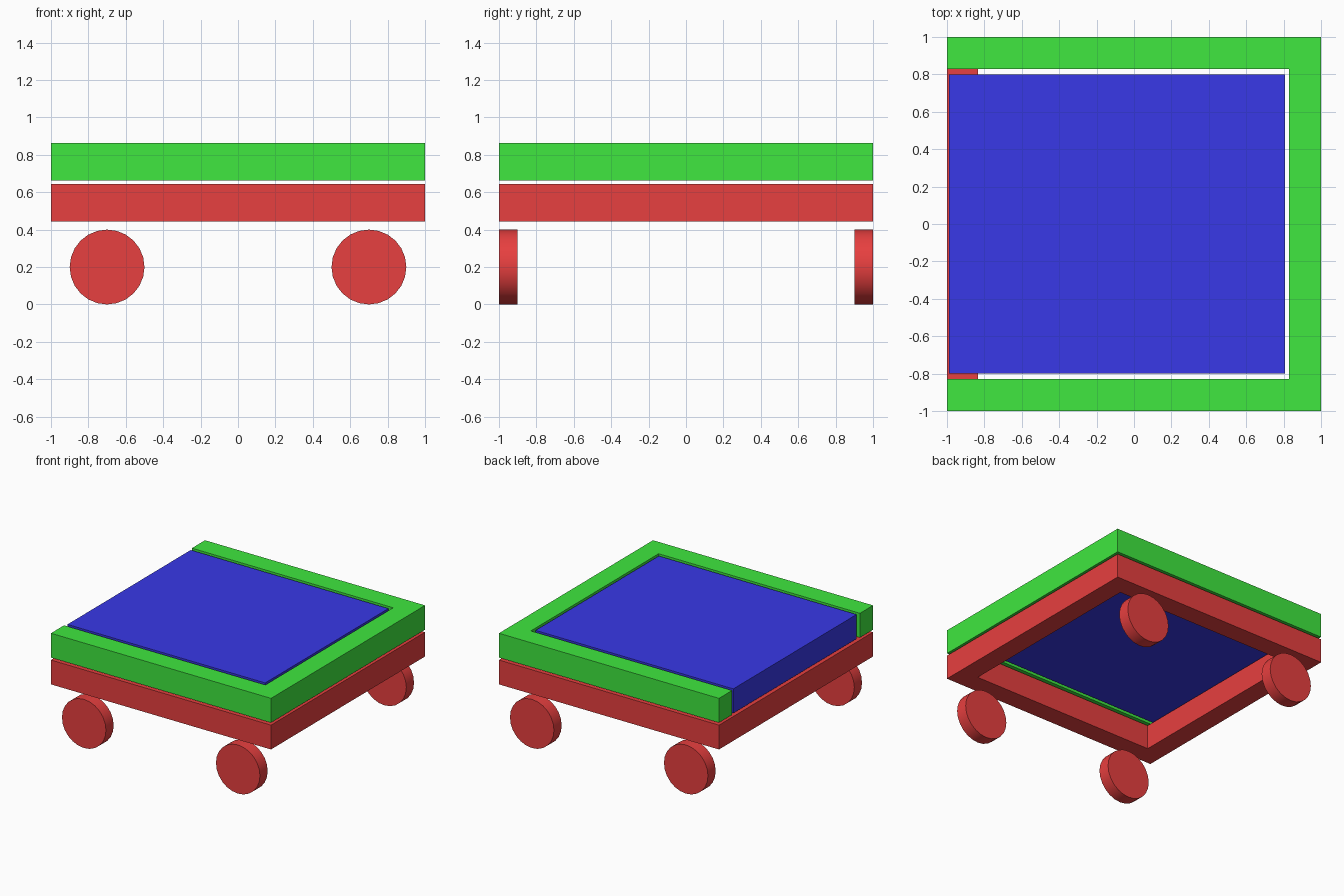
import bpy, bmesh, math

if "Cube" in bpy.data.objects:
    bpy.data.objects.remove(bpy.data.objects["Cube"])


def material(name, rgb):
    m = bpy.data.materials.new(name)
    m.diffuse_color = (*rgb, 1)
    m.use_nodes = True
    m.node_tree.nodes["Principled BSDF"].inputs["Base Color"].default_value = m.diffuse_color
    return m


RED = material("red", (0.8, 0.05, 0.05))
GREEN = material("green", (0.05, 0.8, 0.05))
BLUE = material("blue", (0.04, 0.04, 0.8))


def slab(name, outline, z0, z1, mat, inner=None):
    """Extrude an outline upwards; an inner loop of equal length makes a ring."""
    bm = bmesh.new()
    outer = [bm.verts.new((x, y, z0)) for x, y in outline]
    if inner:
        hole = [bm.verts.new((x, y, z0)) for x, y in inner]
        n = len(outer)
        faces = [bm.faces.new((outer[i], outer[(i + 1) % n], hole[(i + 1) % n], hole[i]))
                 for i in range(n)]
    else:
        faces = [bm.faces.new(outer)]
    ext = bmesh.ops.extrude_face_region(bm, geom=faces, use_keep_orig=True)
    top = [g for g in ext["geom"] if isinstance(g, bmesh.types.BMVert)]
    bmesh.ops.translate(bm, vec=(0, 0, z1 - z0), verts=top)
    bmesh.ops.recalc_face_normals(bm, faces=bm.faces)
    mesh = bpy.data.meshes.new(name)
    bm.to_mesh(mesh)
    bm.free()
    mesh.materials.append(mat)
    obj = bpy.data.objects.new(name, mesh)
    bpy.context.collection.objects.link(obj)
    return obj


def rect(x0, x1, y0, y1):
    return [(x0, y0), (x1, y0), (x1, y1), (x0, y1)]


# Open square chassis
I = 0.835
slab("chassis_frame", rect(-1, 1, -1, 1), 0.443, 0.643, RED, rect(-I, I, -I, I))

# U-shaped upper rail, open towards -x
G = 0.83
slab("upper_rail", [(-1, -1), (1, -1), (1, 1), (-1, 1),
                    (-1, G), (G, G), (G, -G), (-1, -G)], 0.663, 0.863, GREEN)

# Sliding panel inside the rail
slab("sliding_panel", rect(-0.99, 0.807, -0.8, 0.8), 0.662, 0.862, BLUE)

# Four wheels
for x, side in ((-0.7, "left"), (0.7, "right")):
    for y, end in ((-0.95, "front"), (0.95, "back")):
        bpy.ops.mesh.primitive_cylinder_add(vertices=24, radius=0.2, depth=0.1,
                                            location=(x, y, 0.2),
                                            rotation=(math.pi / 2, 0, 0))
        wheel = bpy.context.object
        wheel.name = f"{end}_{side}_wheel"
        wheel.data.materials.append(RED)
        bpy.ops.object.shade_smooth_by_angle(angle=math.radians(30))
